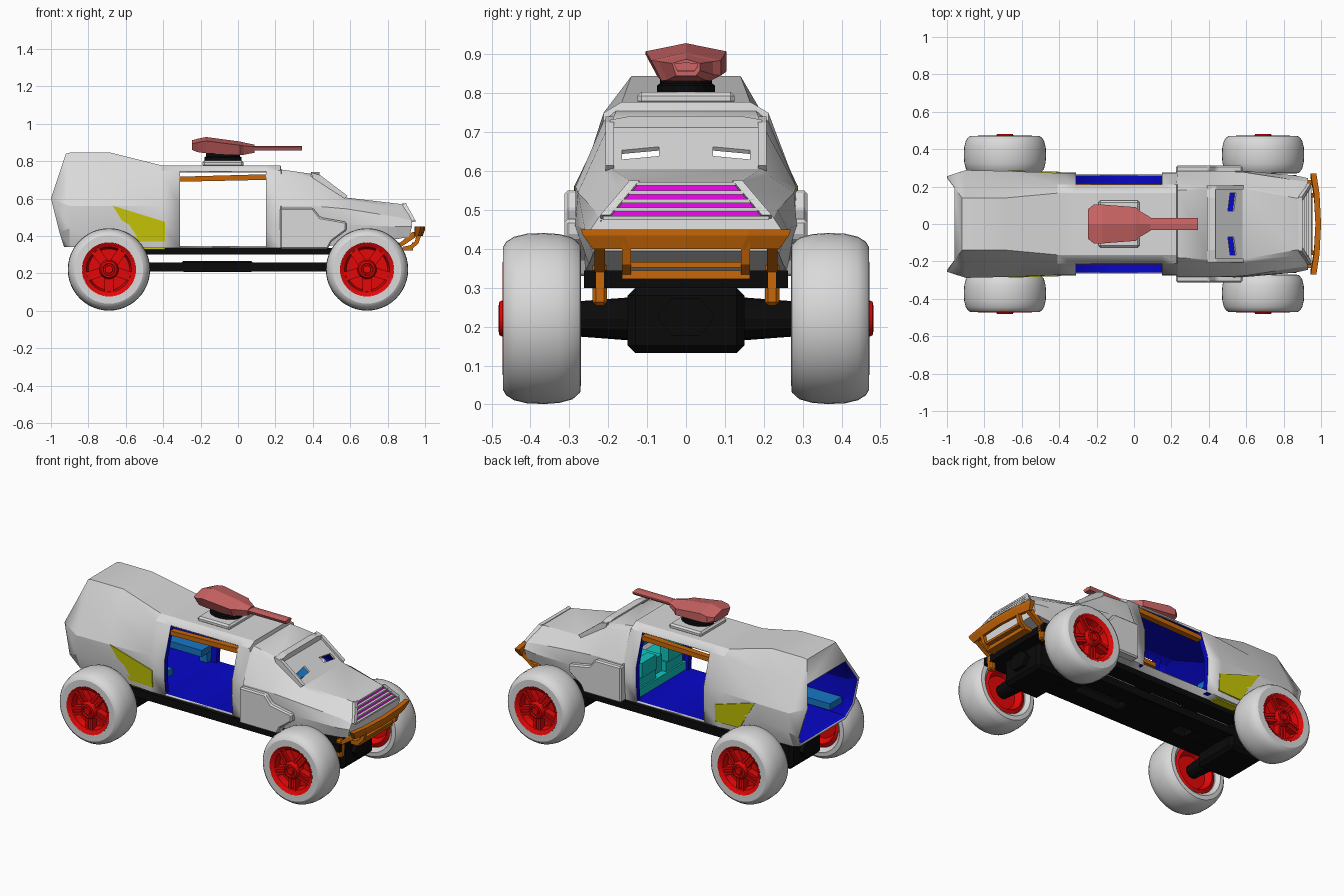
import bpy, bmesh, math
from mathutils import Matrix, Vector

if "Cube" in bpy.data.objects:
    bpy.data.objects.remove(bpy.data.objects["Cube"])


def material(name, *rgb):
    m = bpy.data.materials.new(name)
    m.use_nodes = True
    m.diffuse_color = (*rgb, 1)
    m.node_tree.nodes["Principled BSDF"].inputs["Base Color"].default_value = (*rgb, 1)
    return m


GREY = material("light grey", .7, .7, .7)
RED = material("wheel red", .77, .002, .002)
BLACK = material("chassis black", .003, .003, .003)
ORANGE = material("orange", .58, .135, .002)
YELLOW = material("yellow", .59, .59, .002)
BLUE = material("interior blue", .002, .002, .58)
MAGENTA = material("magenta", .7, .002, .7)
PINK = material("gun pink", .61, .13, .13)
TEAL = material("seat teal", .005, .56, .52)
BENCH = material("bench blue", .008, .18, .56)


def finish(name, bm, mats, mirror="", bevel=0, smooth=0):
    """Turn a bmesh into a named object with its modifiers."""
    bmesh.ops.remove_doubles(bm, verts=bm.verts, dist=.0001)
    bmesh.ops.recalc_face_normals(bm, faces=bm.faces)
    me = bpy.data.meshes.new(name)
    bm.to_mesh(me)
    bm.free()
    ob = bpy.data.objects.new(name, me)
    bpy.context.collection.objects.link(ob)
    for m in mats:
        me.materials.append(m)
    if bevel:
        b = ob.modifiers.new("bevel", "BEVEL")
        b.width, b.segments = bevel, 1
    if mirror:
        mod = ob.modifiers.new("mirror", "MIRROR")
        mod.use_axis = ("x" in mirror, "y" in mirror, False)
    if smooth:
        bpy.ops.object.select_all(action="DESELECT")
        ob.select_set(True)
        bpy.context.view_layer.objects.active = ob
        bpy.ops.object.shade_smooth_by_angle(angle=math.radians(smooth))
    return ob


def box(name, mat, x, y, z, **kw):
    """Box from x, y and z ranges."""
    bm = bmesh.new()
    size = [r[1] - r[0] for r in (x, y, z)]
    mid = [sum(r) / 2 for r in (x, y, z)]
    bmesh.ops.create_cube(bm, size=1, matrix=Matrix.Translation(mid) @ Matrix.Diagonal((*size, 1)))
    return finish(name, bm, [mat], **kw)


def skin(name, mats, rings, caps=(True, True), skip=(), strips=(), **kw):
    """Bridge closed rings; skip holds (ring, edge) holes, strips adds end faces."""
    bm = bmesh.new()
    vs = [[bm.verts.new(p) for p in r] for r in rings]
    n = len(rings[0])
    for i in range(len(vs) - 1):
        for j in range(n):
            if (i, j) not in skip:
                k = (j + 1) % n
                bm.faces.new((vs[i][j], vs[i][k], vs[i + 1][k], vs[i + 1][j]))
    for use, ring in zip(caps, (vs[0], vs[-1])):
        if use:
            bm.faces.new(ring)
    for i, j in strips:
        r = vs[i]
        bm.faces.new((r[j], r[j + 1], r[n - 2 - j], r[n - 1 - j]))
    return finish(name, bm, mats, **kw)


def prism(name, mat, outline, y0, y1, **kw):
    """Side outline in x and z, drawn out across y."""
    return skin(name, [mat], [[(x, y, z) for x, z in outline] for y in (y0, y1)], **kw)


def lathe(name, mat, profile, cx, cz, steps=48, **kw):
    """Turn a (radius, y) profile about a crosswise axle."""
    rings = []
    for s in range(steps + 1):
        a = math.tau * s / steps
        rings.append([(cx + r * math.cos(a), y, cz + r * math.sin(a)) for r, y in profile])
    return skin(name, [mat], rings, caps=(False, False), **kw)


def section(x, half):
    """Half section, floor to roof, mirrored to a full ring."""
    pts = [(p[2] if len(p) > 2 else x, p[0], p[1]) for p in half]
    return pts + [(a, -b, c) for a, b, c in reversed(pts)]


# Hull: one shell, open at the rear and at both side doors
mid = [(.265, .335), (.275, .46), (.273, .56), (.212, .75), (.165, .778)]
cab = [(.265, .335), (.28, .46), (.284, .56), (.212, .728), (.18, .755)]
rings = [
    section(0, [(.22, .34, -.93), (.27, .42, -.955), (.255, .6, -1), (.195, .72, -.96), (.14, .84, -.92)]),
    section(-.9, [(.245, .34), (.285, .44), (.288, .56), (.21, .72), (.14, .845)]),
    section(-.68, [(.25, .34), (.28, .46), (.283, .56), (.213, .72), (.14, .845)]),
    section(-.41, mid), section(-.31, mid), section(.15, mid), section(.228, mid),
    section(.232, cab), section(.41, cab[:3] + [(.205, .705), (.19, .73)]),
    section(.58, [(.25, .36), (.285, .46), (.278, .545), (.21, .59), (.19, .605)]),
    section(.86, [(.24, .385), (.26, .45), (.235, .5), (.17, .55), (.14, .572)]),
    section(0, [(.235, .395, .915), (.245, .45, .93), (.225, .48, .93), (.165, .54, .9), (.14, .568, .88)]),
]
doors = {(4, e) for e in (0, 1, 2, 6, 7, 8)}
hull = skin("hull", [GREY, BLUE], rings, caps=(False, True), skip=doors | {(8, 4)},
            strips=[(0, 3)], smooth=20)
shell = hull.modifiers.new("shell", "SOLIDIFY")
shell.thickness, shell.offset, shell.material_offset = .014, -1, 1

# Thick blue jambs behind each door edge
for x0, x1 in ((-.345, -.309), (.149, .175)):
    skin("door_jamb", [BLUE], [[(x, y - .004, z) for y, z in mid[:4]] + [(x, y - .035, z) for y, z in mid[3::-1]]
                               for x in (x0, x1)], mirror="y")

# Windscreen plate with two open, slanted vision slits
bm = bmesh.new()
top, low = Vector((.41, 0, .73)), Vector((.58, 0, .605))
cols, rows = (-.19, -.165, -.07, .07, .165, .19), (0, .54, .73, 1)
grid = [[bm.verts.new(top.lerp(low, t + (.07 if 0 < t < 1 and abs(y) > .1 else 0)) + Vector((0, y, 0)))
         for y in cols] for t in rows]
for r in range(3):
    for c in range(5):
        if not (r == 1 and c in (1, 3)):
            bm.faces.new((grid[r][c], grid[r + 1][c], grid[r + 1][c + 1], grid[r][c + 1]))
screen = finish("windscreen", bm, [GREY])
screen.modifiers.new("thick", "SOLIDIFY").thickness = .012
prism("windscreen_pillar", GREY, [(.39, .74), (.44, .725), (.585, .615), (.57, .6), (.4, .71)],
      .185, .207, mirror="y")
skin("windscreen_brow", [GREY], [[(x, y, z) for y, z in ((-.2, .705), (-.195, .732), (-.14, .742), (.14, .742),
     (.195, .732), (.2, .705))] for x in (.39, .435)])

# Armoured cab sides and roof hatch
prism("cab_side_armour", GREY, [(.225, .33), (.225, .55), (.4, .55), (.44, .5), (.58, .475), (.58, .43),
                                (.5, .37), (.48, .33)], .25, .312, mirror="y", bevel=.008)
box("turret_base", GREY, (-.19, .03), (-.125, .125), (.77, .803), bevel=.01)

# Yellow rear side panels, folded under the floor
skin("yellow_side_panel", [YELLOW], [[(-.67, y + .283, .562), (-.39, y + .275, .475), (-.39, y + .27, .37),
     (-.55, y + .265, .37)] for y in (-.004, .004)], mirror="y")
box("yellow_underside", YELLOW, (-.55, -.39), (.2, .25), (.328, .336), mirror="y")

# Sloping grille: magenta backing behind flat louvres in a grey surround
g0, g1 = Vector((.932, 0, .48)), Vector((.883, 0, .568))
out = Vector((.088, 0, .049)).normalized()
skin("grille_backing", [MAGENTA], [[g0 + out * d + Vector((0, -.2, 0)), g0 + out * d + Vector((0, .2, 0)),
     g1 + out * d + Vector((0, .128, 0)), g1 + out * d + Vector((0, -.128, 0))] for d in (-.002, .004)])
for i in range(5):
    t = i / 4
    p, half = g0.lerp(g1, t), .213 - .075 * t
    box("grille_louvre", GREY, (p.x - .006, p.x + .017), (-half, half), (p.z - .0055, p.z + .0045))
skin("grille_side", [GREY], [[g0 + out * d + Vector((0, .195, 0)), g0 + out * d + Vector((0, .22, 0)),
     g1 + out * d + Vector((0, .145, 0)), g1 + out * d + Vector((0, .12, 0))] for d in (-.004, .016)], mirror="y")

# Bumper and its lower guard
arc = [(-1, .975), (-.6, .992), (0, 1), (.6, .992), (1, .975)]
skin("bumper", [ORANGE], [[(x - .03, s * .24, .4), (x - .012, s * .24, .4), (x, s * .265, .435),
     (x, s * .27, .45), (x - .03, s * .27, .45)] for s, x in arc])
prism("guard_upright", ORANGE, [(.985, .42), (.965, .36), (.93, .33), (.88, .322), (.88, .342), (.92, .35),
                                (.945, .37), (.96, .42)], .142, .165, mirror="y")
box("guard_lower_bar", ORANGE, (.885, .935), (-.165, .165), (.322, .345))
box("guard_middle_bar", ORANGE, (.93, .955), (-.15, .15), (.352, .366))
box("bumper_strut", ORANGE, (.83, .87), (.203, .24), (.255, .365), mirror="y", bevel=.008)
prism("bumper_bracket", ORANGE, [(.84, .34), (.87, .34), (.96, .4), (.96, .42), (.93, .42)], .208, .235, mirror="y")

# Door rails, benches, seats and dashboard
prism("door_rail", ORANGE, [(-.31, .69), (.15, .7), (.15, .73), (-.31, .717)], .18, .216, mirror="y")
box("bench", BENCH, (-.88, -.345), (.14, .256), (.41, .45), mirror="y")
box("bench_leg", BENCH, (-.4, -.35), (.2, .25), (.35, .41), mirror="y")
box("seat_platform", TEAL, (.16, .42), (-.23, .23), (.35, .4))
box("seat_cushion", TEAL, (.17, .36), (.05, .21), (.4, .46), mirror="y")
box("seat_back", TEAL, (.16, .22), (.06, .2), (.46, .55), mirror="y")
box("centre_console", TEAL, (.2, .42), (-.05, .05), (.4, .5))
box("dashboard", BENCH, (.36, .45), (-.21, .21), (.49, .56))

# Chassis: upper rails, lower frame, differentials and axles
box("upper_rail", BLACK, (-.76, .87), (.1, .2), (.3, .336), mirror="y")
for x in (-.72, -.34, 0, .34):
    box("cross_member", BLACK, (x - .04, x + .04), (-.14, .14), (.303, .333))
box("front_cross_member", BLACK, (.7, .87), (-.262, .262), (.3, .345))
box("lower_frame", BLACK, (-.62, .62), (.04, .15), (.21, .258), mirror="y")
box("lower_pan", BLACK, (-.3, .08), (-.15, .15), (.208, .266), bevel=.008)
box("lower_cross", BLACK, (.4, .6), (-.15, .15), (.215, .255), mirror="x")
box("differential", BLACK, (.58, .82), (-.15, .15), (.132, .3), mirror="x", bevel=.02)
skin("differential_cover", [BLACK], [[(x, .075 * math.cos(a * math.pi / 3), .225 + .055 * math.sin(a * math.pi / 3))
     for a in range(6)] for x in (.8, .845)], mirror="x")
skin("axle", [BLACK], [[(.69 + r * math.cos(a * math.pi / 6), y, .22 + r * math.sin(a * math.pi / 6))
     for a in range(12)] for y, r in ((0, .055), (.15, .055), (.32, .042))], mirror="xy")

# Wheels
WX, WZ = .69, .221
lathe("tyre", GREY, [(.143, .29), (.165, .27), (.19, .272), (.208, .292), (.217, .325), (.22, .365), (.218, .41),
                     (.21, .443), (.197, .463), (.183, .471), (.143, .471)], WX, WZ, mirror="xy", smooth=28)
lathe("rim", RED, [(0, .42), (.11, .42), (.12, .457), (.145, .472), (.145, .3), (.12, .29), (.1, .33), (0, .33)],
      WX, WZ, mirror="xy", smooth=30)
lathe("hub", RED, [(0, .482), (.02, .482), (.022, .472), (.03, .472), (.033, .482), (.043, .48), (.052, .46),
                   (.052, .4), (0, .4)], WX, WZ, steps=24, mirror="xy", smooth=30)
bm = bmesh.new()
for i in range(5):
    spin = Matrix.Rotation(math.tau * i / 5 + math.pi / 2, 4, "Y")
    at = Matrix.Translation((WX, .438, WZ)) @ spin
    for side in (-1, 1):
        bmesh.ops.create_cube(bm, size=1, matrix=at @ Matrix.Translation((.085, 0, side * .016))
                              @ Matrix.Diagonal((.085, .046, .016, 1)))
    bmesh.ops.create_cube(bm, size=1, matrix=at @ Matrix.Translation((.085, 0, 0)) @ Matrix.Diagonal((.08, .03, .02, 1)))
finish("wheel_spokes", bm, [RED], mirror="xy")

# Turret gun
skin("turret_ring", [BLACK], [[(-.08 + r * math.cos(a * math.pi / 10), .75 * r * math.sin(a * math.pi / 10), z)
     for a in range(20)] for z, r in ((.8, .1), (.82, .1), (.825, .09), (.855, .09))])


def gun_ring(x, w, z0, z1, z2):
    """Six-sided gun section with a peaked top."""
    return [(x, -w * .7, z0), (x, w * .7, z0), (x, w, z0 + .014), (x, w, z1), (x, 0, z2), (x, -w, z1)]


skin("gun_housing", [PINK], [gun_ring(-.245, .08, .86, .893, .912), gun_ring(-.215, .104, .848, .9, .92),
     gun_ring(-.17, .104, .842, .908, .929), gun_ring(.01, .09, .832, .885, .905),
     gun_ring(.03, .07, .834, .882, .9), gun_ring(.088, .036, .845, .877, .888)])
skin("gun_barrel", [PINK], [gun_ring(.07, .031, .856, .876, .88), gun_ring(.342, .031, .857, .876, .88)])
